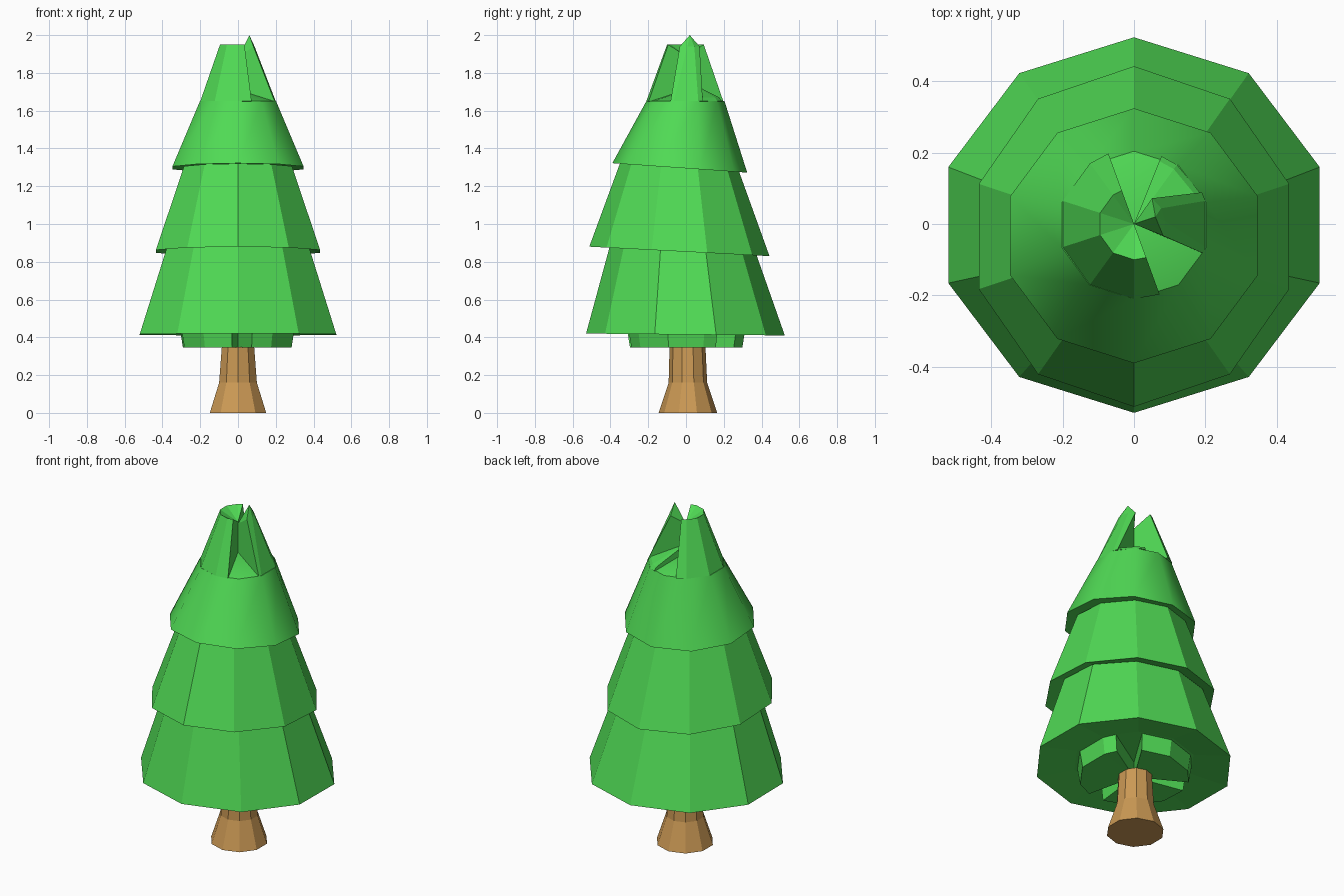
import bpy, bmesh
from math import cos, sin, radians

if "Cube" in bpy.data.objects:
    bpy.data.objects.remove(bpy.data.objects["Cube"])

def material(name, rgb):
    m = bpy.data.materials.new(name)
    m.diffuse_color = (*rgb, 1)
    m.use_nodes = True
    m.node_tree.nodes["Principled BSDF"].inputs["Base Color"].default_value = m.diffuse_color
    return m

GREEN = material("needles", (0.08, 0.70, 0.09))
BROWN = material("bark", (0.60, 0.32, 0.09))

def finish(bm, name, mat, smooth=0):
    bmesh.ops.recalc_face_normals(bm, faces=bm.faces)
    me = bpy.data.meshes.new(name)
    bm.to_mesh(me)
    bm.free()
    me.materials.append(mat)
    ob = bpy.data.objects.new(name, me)
    bpy.context.collection.objects.link(ob)
    if smooth:
        bpy.ops.object.select_all(action='DESELECT')
        bpy.context.view_layer.objects.active = ob
        ob.select_set(True)
        bpy.ops.object.shade_smooth_by_angle(angle=radians(smooth))
    return ob

def stack(name, mat, rings, cap_z=None, smooth=0):
    """Ten-sided shell; each ring is (rx, ry, centre y, z, front lift)."""
    bm = bmesh.new()
    loops = []
    for rx, ry, cy, z, lift in rings:
        a = [radians(18 + 36 * i) for i in range(10)]
        loops.append([bm.verts.new((rx * cos(t), cy + ry * sin(t), z - lift * sin(t))) for t in a])
    for lo, hi in zip(loops, loops[1:]):
        for i in range(10):
            j = (i + 1) % 10
            bm.faces.new((lo[i], lo[j], hi[j], hi[i]))
    bm.faces.new(loops[0])
    if cap_z is None:
        bm.faces.new(loops[-1])
    else:
        c = bm.verts.new((0, 0, cap_z))
        for i in range(10):
            bm.faces.new((loops[-1][i], loops[-1][(i + 1) % 10], c))
    return finish(bm, name, mat, smooth)

def wedge(name, angles, r0, z0, r1, z1, axis0, axis1, tip=None, top_angles=None):
    """Sector of a cone between two rings, with its cut sides meeting on the axis."""
    bm = bmesh.new()
    lo, hi = [[bm.verts.new((r * cos(radians(a)), r * sin(radians(a)), z)) for a in ring]
              for ring, r, z in ((angles, r0, z0), (top_angles or angles, r1, z1))]
    a0, a1 = bm.verts.new((0, 0, axis0)), bm.verts.new((0, 0, axis1))
    for i in range(len(angles) - 1):
        bm.faces.new((lo[i], lo[i + 1], hi[i + 1], hi[i]))
        bm.faces.new((a0, lo[i + 1], lo[i]))
    bm.faces.new((a0, lo[0], hi[0], a1))
    bm.faces.new((a1, hi[-1], lo[-1], a0))
    fan = hi if tip is None else [a1] + hi + [a1]
    peak = a1 if tip is None else bm.verts.new(tip)
    for p, q in zip(fan, fan[1:]):
        bm.faces.new((p, q, peak))
    return finish(bm, name, GREEN)

# Flared trunk
stack("trunk", BROWN, [(.157, .155, .01, 0, 0), (.105, .102, .01, .16, 0), (.09, .095, .008, .35, 0)])

# Three foliage tiers
stack("lower_tier", GREEN, [(.33, .33, 0, .44, 0), (.547, .526, -.003, .415, .005),
                            (.395, .385, -.015, .87, .025)])
stack("middle_tier", GREEN, [(.39, .38, -.015, .875, .025), (.457, .477, -.035, .855, .025),
                             (.30, .315, -.035, 1.30, .02)])
stack("upper_tier", GREEN, [(.29, .305, -.035, 1.305, .02), (.365, .357, -.033, 1.297, .025),
                            (.212, .207, -.003, 1.65, 0)], cap_z=1.71, smooth=40)

# Split tip: broad left and front lobe, narrow right lobe leaning back
wedge("left_tip", [110, 126, 162, 198, 234, 270, 290], .21, 1.65, .1, 1.95, 1.64, 1.89)
wedge("right_tip", [-23, -18, 18, 25], .21, 1.65, .088, 1.94, 1.64, 1.88,
      tip=(.06, .02, 2.0), top_angles=[-22, 5, 30, 55])
wedge("back_ledge", [25, 54, 68], .205, 1.65, .19, 1.67, 1.6, 1.76)

# Split cluster under the lowest tier
for i, angles in enumerate(([58, 90, 126, 150], [168, 198, 234, 264], [284, 306, 342, 378, 392])):
    wedge(f"under_lobe_{i + 1}", angles, .315, .45, .298, .345, .45, .348)
